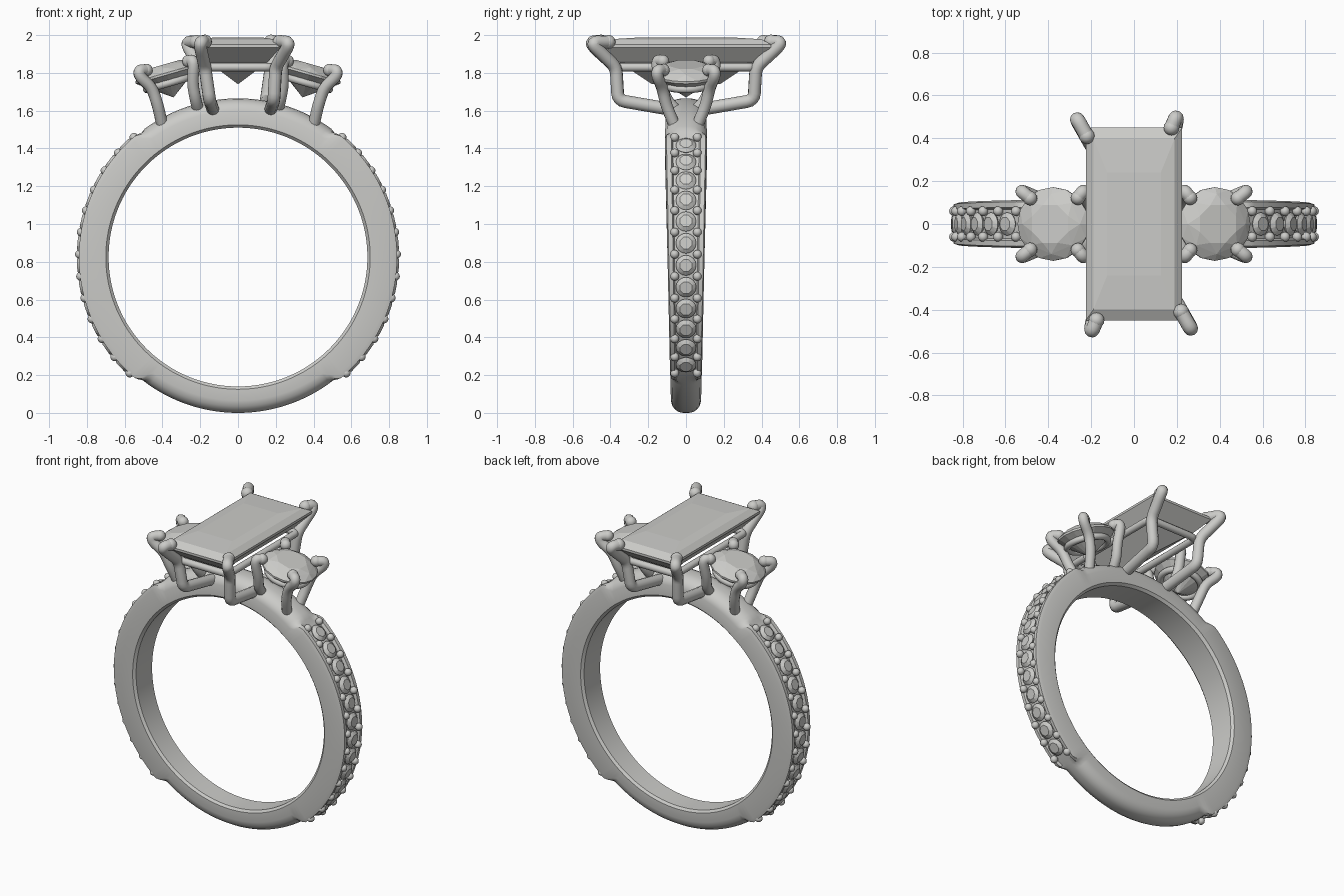
import bpy, bmesh
from math import sin, cos, pi, radians
from mathutils import Vector, Matrix

cube = bpy.data.objects.get("Cube")
if cube:
    bpy.data.objects.remove(cube, do_unlink=True)

CENTRE = 0.825
metal = bpy.data.materials.new("pale_grey")
metal.use_nodes = True
colour = (0.6, 0.6, 0.58, 1)
metal.diffuse_color = colour
metal.node_tree.nodes["Principled BSDF"].inputs["Base Color"].default_value = colour


def add_mesh(name, bm, smooth=True, angle=35):
    mesh = bpy.data.meshes.new(name)
    bmesh.ops.recalc_face_normals(bm, faces=bm.faces)
    bm.to_mesh(mesh)
    bm.free()
    mesh.materials.append(metal)
    obj = bpy.data.objects.new(name, mesh)
    bpy.context.collection.objects.link(obj)
    if smooth:
        bpy.ops.object.select_all(action='DESELECT')
        obj.select_set(True)
        bpy.context.view_layer.objects.active = obj
        bpy.ops.object.shade_smooth_by_angle(angle=radians(angle))
    return obj


def hull(bm, points):
    verts = [bm.verts.new(p) for p in points]
    bmesh.ops.convex_hull(bm, input=verts)


def ring(radius, z, count, turn=0):
    return [Vector((radius * cos(2 * pi * (i + turn) / count),
                    radius * sin(2 * pi * (i + turn) / count), z)) for i in range(count)]


def ball(bm, point, radius):
    bmesh.ops.create_uvsphere(bm, u_segments=16, v_segments=10, radius=radius,
                              matrix=Matrix.Translation(point))


def tube(name, path, radius, closed=False):
    """Round wire with softened corners and ball ends."""
    pts = [Vector(p) for p in path]
    soft = []
    for i, p in enumerate(pts):
        if not closed and i in (0, len(pts) - 1):
            soft.append(p)
            continue
        before, after = pts[i - 1], pts[(i + 1) % len(pts)]
        a = p + (before - p).normalized() * min(0.04, (before - p).length * 0.45)
        b = p + (after - p).normalized() * min(0.04, (after - p).length * 0.45)
        for t in (0, 0.25, 0.5, 0.75, 1):
            soft.append(a * (1 - t) ** 2 + p * 2 * t * (1 - t) + b * t * t)
    curve = bpy.data.curves.new(name, 'CURVE')
    curve.dimensions = '3D'
    curve.bevel_depth = radius
    curve.bevel_resolution = 4
    spline = curve.splines.new('POLY')
    spline.points.add(len(soft) - 1)
    for sp, p in zip(spline.points, soft):
        sp.co = (*p, 1)
    spline.use_cyclic_u = closed
    temp = bpy.data.objects.new(name, curve)
    bpy.context.collection.objects.link(temp)
    bpy.context.view_layer.update()
    mesh = bpy.data.meshes.new_from_object(temp.evaluated_get(bpy.context.evaluated_depsgraph_get()))
    bpy.data.objects.remove(temp, do_unlink=True)
    bm = bmesh.new()
    bm.from_mesh(mesh)
    bpy.data.meshes.remove(mesh)
    if not closed:
        ball(bm, soft[0], radius)
        ball(bm, soft[-1], radius * 1.08)
    return add_mesh(name, bm, angle=60)


# Band: channelled along both sides, domed at top and bottom
channel = [(0.85, 0.685), (1, 0.7), (1, 0.82), (0.93, 0.842), (0.7, 0.842), (0.62, 0.824), (0.3, 0.824)]
dome = [(0.85, 0.685), (1, 0.7), (1, 0.775), (0.9, 0.805), (0.68, 0.825), (0.45, 0.836), (0.2, 0.84)]
bm = bmesh.new()
loops = []
STEPS = 240
for i in range(STEPS):
    a = 2 * pi * i / STEPS
    lift = sin(a)
    tilt = abs((i * 360 / STEPS + 90) % 360 - 180)
    tilt = abs(90 - tilt)  # degrees away from the horizontal
    blend = min(1, max(0, (tilt - 50) / 4))
    width = 0.098 + 0.018 * lift - 0.01 * max(0, lift - 0.8) / 0.2
    drop = 0.015 if lift < 0 else 0
    half = []
    for (cy, cr), (dy, dr) in zip(channel, dome):
        dr = dr - drop if dr > 0.75 else dr
        half.append((width * (cy + (dy - cy) * blend), cr + (dr - cr) * blend))
    outline = half + [(-y, r) for y, r in reversed(half)]
    loops.append([bm.verts.new((r * cos(a), y, CENTRE + r * sin(a))) for y, r in outline])
for i, here in enumerate(loops):
    there = loops[(i + 1) % STEPS]
    for j in range(len(here)):
        k = (j + 1) % len(here)
        bm.faces.new((here[j], here[k], there[k], there[j]))
add_mesh("band", bm)

# Small stones and gripping beads down each side
for side, label in ((1, "left"), (-1, "right")):
    stones, beads = bmesh.new(), bmesh.new()
    for i in range(13):
        a = radians(49 - 8 * i)
        for y in (-0.06, 0.06):
            ball(beads, (side * 0.84 * cos(a), y, CENTRE + 0.84 * sin(a)), 0.023)
        if i < 12:
            a -= radians(4)
            out = Vector((side * cos(a), 0, sin(a)))
            place = Matrix.Translation(Vector((0, 0, CENTRE)) + out * 0.835) @ \
                out.to_track_quat('Z', 'Y').to_matrix().to_4x4()
            gem = ring(0.034, 0.018, 8, 0.5) + ring(0.054, 0.002, 16) + ring(0.045, -0.012, 8)
            hull(stones, [place @ p for p in gem])
    add_mesh(label + "_small_stones", stones, smooth=False)
    add_mesh(label + "_beads", beads, angle=60)

# Long rectangular centre stone
levels = [(0.125, 0.24, 1.988), (0.19, 0.4, 1.978), (0.225, 0.45, 1.95),
          (0.225, 0.45, 1.935), (0.16, 0.36, 1.86), (0, 0.18, 1.74)]
bm = bmesh.new()
hull(bm, [(sx * x, sy * y, z) for x, y, z in levels
          for sx in ((1, -1) if x else (1,)) for sy in (1, -1)])
add_mesh("centre_stone", bm, smooth=False)

# Centre setting: rail and four bent prongs, repeated by a half turn
tube("centre_rail", [(-0.18, -0.36, 1.83), (0.18, -0.36, 1.83),
                     (0.18, 0.36, 1.83), (-0.18, 0.36, 1.83)], 0.022, closed=True)
straight = [(0.13, 0.04, 1.6), (0.15, 0.36, 1.655), (0.175, 0.37, 1.83),
            (0.2, 0.49, 1.94), (0.195, 0.5, 1.966), (0.175, 0.45, 1.966)]
splayed = [(-0.17, 0.04, 1.6), (-0.19, 0.36, 1.655), (-0.2, 0.37, 1.83),
           (-0.265, 0.485, 1.94), (-0.265, 0.49, 1.964), (-0.22, 0.41, 1.964)]
for turn, label in ((1, "back"), (-1, "front")):
    for path, kind in ((straight, "straight"), (splayed, "splayed")):
        tube(f"{label}_{kind}_prong", [(turn * x, turn * y, z) for x, y, z in path], 0.034)

# Round side stones with their rails and prongs
for side, label in ((1, "left"), (-1, "right")):
    place = Matrix.Translation((side * 0.377, 0, 1.795)) @ Matrix.Rotation(side * radians(16), 4, 'Y')
    bm = bmesh.new()
    gem = ring(0.095, 0.052, 8, 0.5) + ring(0.14, 0.033, 8) + ring(0.172, 0.006, 16) \
        + ring(0.172, -0.006, 16) + [Vector((0, 0, -0.13))]
    hull(bm, [place @ p for p in gem])
    add_mesh(label + "_round_stone", bm, smooth=False)
    tube(label + "_round_rail", [place @ p for p in ring(0.125, -0.05, 32)], 0.02, closed=True)
    outer = [(0.4, 0.06, 1.52), (0.425, 0.105, 1.63), (0.455, 0.125, 1.72),
             (0.52, 0.152, 1.78), (0.525, 0.152, 1.815), (0.485, 0.12, 1.815)]
    inner = [(0.21, 0.05, 1.6), (0.225, 0.105, 1.66), (0.24, 0.13, 1.74),
             (0.235, 0.153, 1.83), (0.238, 0.152, 1.868), (0.262, 0.122, 1.862)]
    for path, kind in ((outer, "outer"), (inner, "inner")):
        for sy, end in ((1, "back"), (-1, "front")):
            tube(f"{label}_{kind}_{end}_prong", [(side * x, sy * y, z) for x, y, z in path], 0.031)
